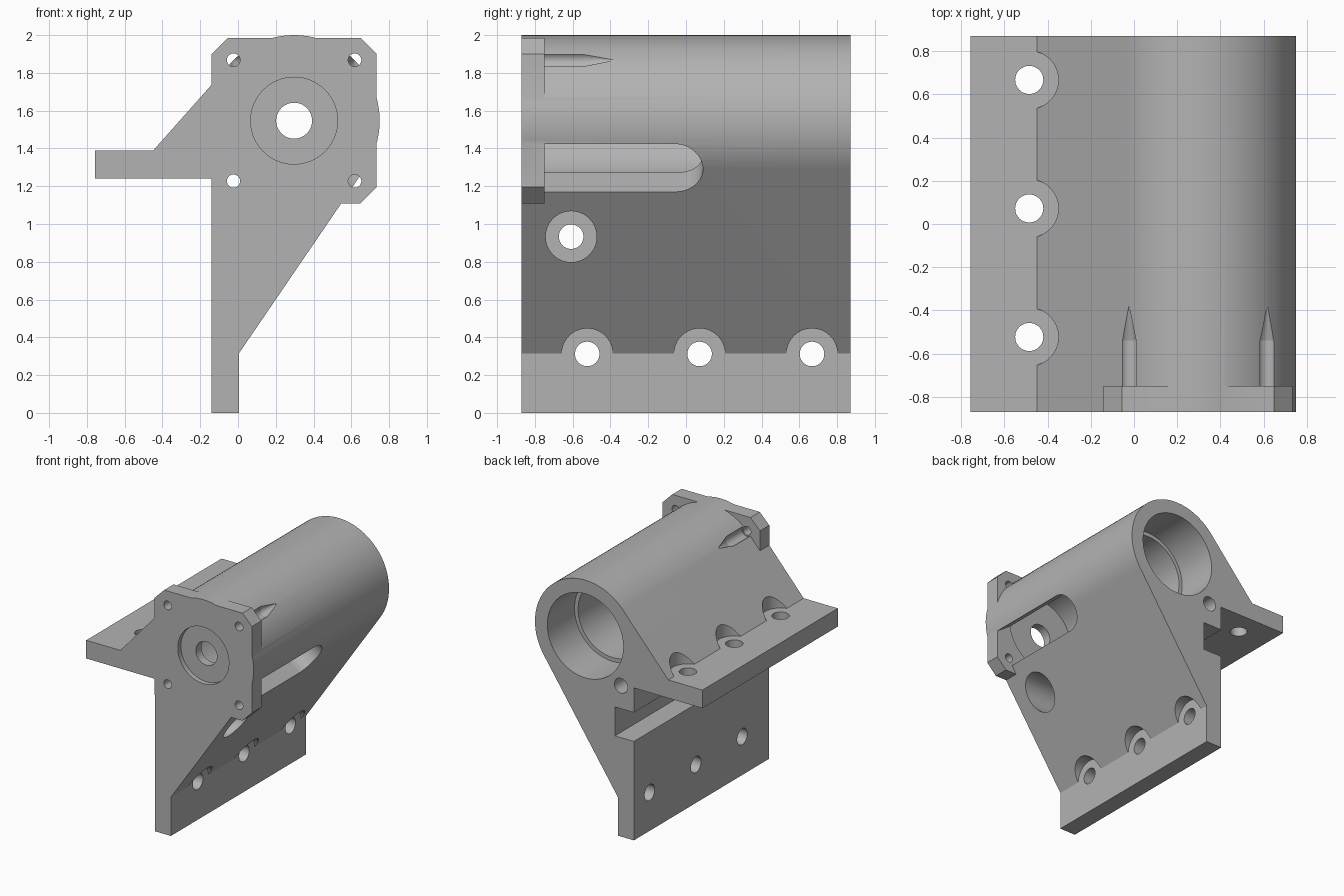
import bpy
import math
from mathutils import Matrix, Vector

if "Cube" in bpy.data.objects:
    bpy.data.objects.remove(bpy.data.objects["Cube"])

CX, CZ, R = 0.297, 1.547, 0.453      # barrel axis and radius
FRONT, BACK, FLANGE = -0.87, 0.87, -0.75
ALONG_Y = Matrix.Rotation(-math.pi / 2, 4, 'X')
ALONG_X = Matrix.Rotation(math.pi / 2, 4, 'Y')

grey = bpy.data.materials.new("plain grey")
grey.use_nodes = True
colour = (0.45, 0.45, 0.45, 1)
grey.diffuse_color = colour
grey.node_tree.nodes["Principled BSDF"].inputs["Base Color"].default_value = colour


def extrude(name, outline, y0, y1):
    """Solid with an x-z outline, running from y0 to y1."""
    n = len(outline)
    verts = [(x, y, z) for y in (y0, y1) for x, z in outline]
    faces = [tuple(range(n)), tuple(reversed(range(n, 2 * n)))]
    faces += [(i, i + n, (i + 1) % n + n, (i + 1) % n) for i in range(n)]
    mesh = bpy.data.meshes.new(name)
    mesh.from_pydata(verts, [], faces)
    obj = bpy.data.objects.new(name, mesh)
    bpy.context.collection.objects.link(obj)
    # Make the normals point outward
    import bmesh
    bm = bmesh.new()
    bm.from_mesh(mesh)
    bmesh.ops.recalc_face_normals(bm, faces=bm.faces)
    bm.to_mesh(mesh)
    bm.free()
    return obj


def rod(name, start, end, radius, tip=None, sides=48):
    """Cylinder (or cone) between two points."""
    start, end = Vector(start), Vector(end)
    axis = end - start
    bpy.ops.mesh.primitive_cone_add(
        vertices=sides, radius1=radius, radius2=radius if tip is None else tip,
        depth=axis.length)
    obj = bpy.context.object
    obj.name = name
    turn = ALONG_X if abs(axis.x) > abs(axis.y) + abs(axis.z) else (
        ALONG_Y if abs(axis.y) > abs(axis.z) else Matrix.Identity(4))
    if axis.dot(turn.to_3x3() @ Vector((0, 0, 1))) < 0:
        turn = turn @ Matrix.Rotation(math.pi, 4, 'X')
    obj.matrix_world = Matrix.Translation((start + end) / 2) @ turn
    return obj


def combine(target, tool, operation='DIFFERENCE'):
    mod = target.modifiers.new(tool.name, 'BOOLEAN')
    mod.object, mod.operation, mod.solver = tool, operation, 'EXACT'
    bpy.context.view_layer.objects.active = target
    bpy.ops.object.modifier_apply(modifier=mod.name)
    bpy.data.objects.remove(tool)


# Bracket body: wall, ledge and barrel joined by tangent webs
low = math.atan2(-0.567, 0.824)
high = math.atan2(0.663, -0.749)
STEPS = 48
arc = [(CX + R * math.cos(a), CZ + R * math.sin(a))
       for a in (low + (high - low) * i / STEPS for i in range(STEPS + 1))]
outline = [(-0.14, 0), (0.005, 0), (0.005, 0.315)] + arc + [
    (-0.45, 1.388), (-0.757, 1.388), (-0.757, 1.24), (-0.14, 1.24)]
body = extrude("bearing_bracket", outline, FRONT, BACK)

# Chamfered front flange
H, C = 0.4375, 0.352
corners = [(-H, -C), (-C, -H), (C, -H), (H, -C), (H, C), (C, H), (-C, H), (-H, C)]
corners[0:2] = [(-H, -H)]
combine(body, extrude("flange", [(CX + x, CZ + z) for x, z in corners],
                      FRONT, FLANGE), 'UNION')

# Barrel bore: shaft hole, front recess, inner bore and rear bearing seat
for name, y0, y1, radius in (
        ("inner_bore", FLANGE - 0.01, 0.6, 0.31),
        ("bearing_seat", 0.52, 1, 0.342),
        ("shaft_hole", -1, 0, 0.095),
        ("front_recess", -1, FRONT + 0.04, 0.23)):
    combine(body, rod(name, (CX, y0, CZ), (CX, y1, CZ), radius, sides=64))

# Flange screw holes
LEFT, RIGHT, LOWER, UPPER = -0.024, 0.618, 1.227, 1.868
for x in (LEFT, RIGHT):
    for z in (LOWER, UPPER):
        combine(body, rod("screw_hole", (x, -1, z), (x, FLANGE + 0.05, z), 0.035, sides=24))
# Pointed screw channels behind the upper corners
for x in (LEFT, RIGHT):
    combine(body, rod("channel", (x, FLANGE, UPPER), (x, -0.54, UPPER), 0.045, sides=24))
    combine(body, rod("channel_tip", (x, -0.541, UPPER), (x, -0.375, UPPER), 0.045, 0, 24))
# Long hole behind the lower corner
combine(body, rod("long_hole", (LEFT, FLANGE, LOWER), (LEFT, 1, LOWER), 0.06, sides=32))

# Round-ended access slot, square to the sloping web
W, END = 0.145, -0.055
slot_outline = [(FLANGE, -W)] + [
    (END + W * math.cos(a), W * math.sin(a))
    for a in (-math.pi / 2 + math.pi * i / 24 for i in range(25))] + [(FLANGE, W)]
slot = extrude("access_slot", slot_outline, 0.15, 0.7)
outward = Vector((0.824, 0, -0.567))
upward = Vector((0.567, 0, 0.824))
turn = Matrix((Vector((0, 1, 0)), outward, upward)).transposed().to_4x4()
slot.data.transform(Matrix.Translation((CX, 0, CZ)) @ turn)
if turn.determinant() < 0:
    slot.data.flip_normals()
combine(body, slot)

# Mounting holes with counterbores in the ledge and the wall
for y in (-0.523, 0.072, 0.667):
    combine(body, rod("ledge_hole", (-0.485, y, 1.1), (-0.485, y, 1.45), 0.065))
    combine(body, rod("ledge_counterbore", (-0.485, y, 1.388), (-0.485, y, 1.7), 0.135))
for y, z in ((-0.523, 0.312), (0.072, 0.312), (0.667, 0.312), (-0.608, 0.933)):
    combine(body, rod("wall_hole", (-0.3, y, z), (0.1, y, z), 0.065))
    combine(body, rod("wall_counterbore", (0.005, y, z), (0.75, y, z), 0.135))

# Rear relief groove below the ledge
groove = [(-0.3, 0.805), (0.03, 0.805), (0.03, 1.04), (-0.3, 1.04)]
combine(body, extrude("relief_groove", groove, -0.4, 1))

# Finish
body.data.materials.clear()
body.data.materials.append(grey)
for face in body.data.polygons:
    face.material_index = 0
bpy.ops.object.select_all(action='DESELECT')
body.select_set(True)
bpy.context.view_layer.objects.active = body
bpy.ops.object.shade_smooth_by_angle(angle=math.radians(25))
